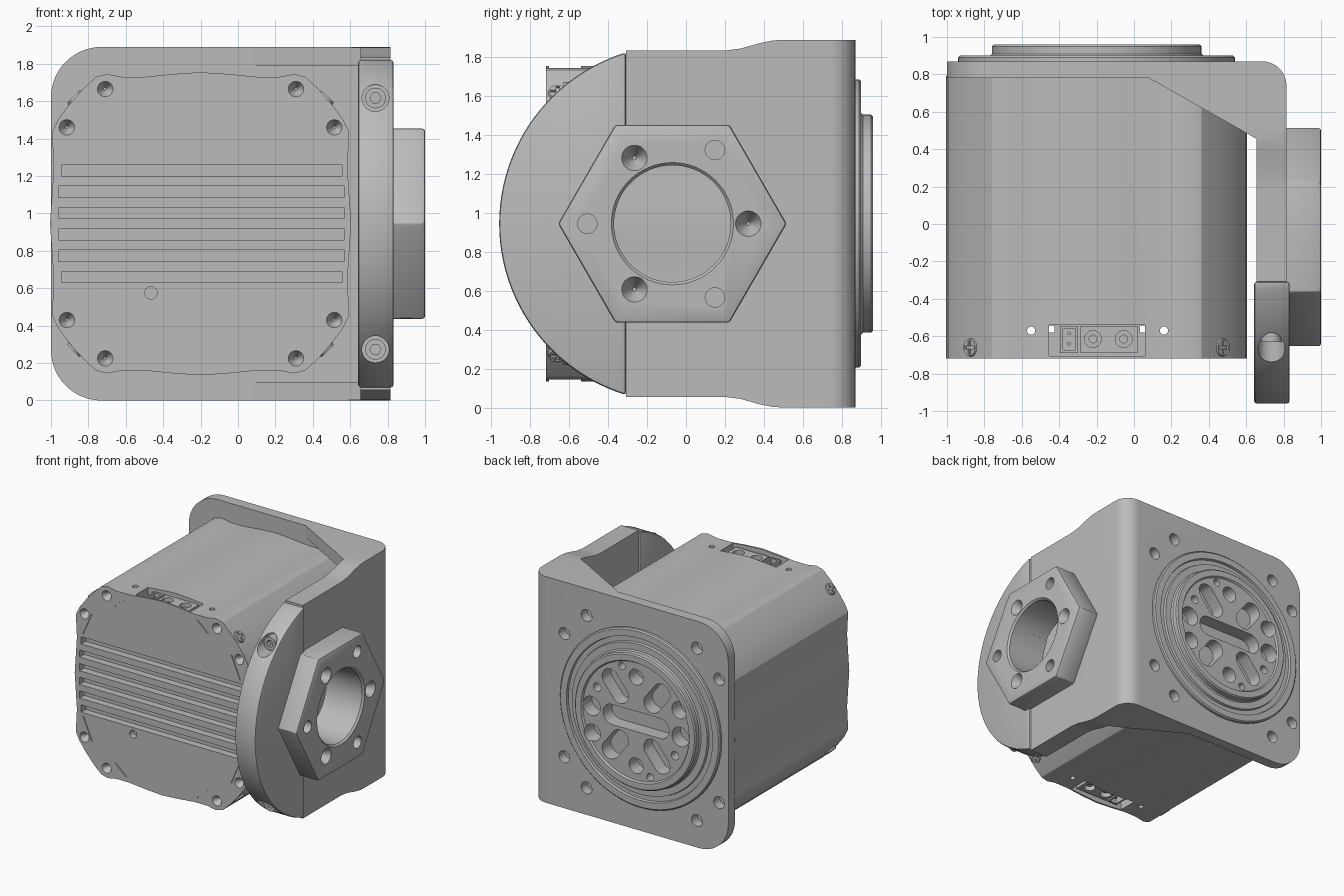
import bpy
import bmesh
from math import sin, cos, pi, atan2, hypot
from mathutils import Vector, Matrix

old = bpy.data.objects.get("Cube")
if old:
    bpy.data.objects.remove(old, do_unlink=True)

grey = bpy.data.materials.new("light grey")
tone = (0.5, 0.5, 0.5, 1)
grey.diffuse_color = tone
grey.use_nodes = True
grey.node_tree.nodes["Principled BSDF"].inputs["Base Color"].default_value = tone

MID = 0.945      # height of the main axis
CX = -0.2        # x of the motor axis
BORE_Y = -0.07   # y of the hexagon axis
parts = []


def finish(name, bm):
    bmesh.ops.recalc_face_normals(bm, faces=bm.faces)
    mesh = bpy.data.meshes.new(name)
    bm.to_mesh(mesh)
    bm.free()
    mesh.materials.append(grey)
    ob = bpy.data.objects.new(name, mesh)
    bpy.context.scene.collection.objects.link(ob)
    return ob


def place(axis, u, v, t):
    return {"X": (t, u, v), "Y": (u, t, v), "Z": (u, v, t)}[axis]


def prism(name, axis, pts, a, b, end_pts=None):
    """Loft an outline along an axis from a to b."""
    bm = bmesh.new()
    low = [bm.verts.new(place(axis, u, v, a)) for u, v in pts]
    high = [bm.verts.new(place(axis, u, v, b)) for u, v in (end_pts or pts)]
    bm.faces.new(low)
    bm.faces.new(high)
    for i in range(len(low)):
        j = (i + 1) % len(low)
        bm.faces.new((low[i], low[j], high[j], high[i]))
    return finish(name, bm)


def ring(u, v, r, n=32, start=0.0, sweep=2 * pi):
    return [(u + r * cos(start + sweep * i / n), v + r * sin(start + sweep * i / n)) for i in range(n)]


def drill(axis, u, v, r, a, b, r2=None, n=32):
    return prism("cutter", axis, ring(u, v, r, n), a, b, ring(u, v, r2 or r, n))


def rect(u0, u1, v0, v1):
    return [(u0, v0), (u1, v0), (u1, v1), (u0, v1)]


def capsule(p, q, r, n=12):
    d = atan2(q[1] - p[1], q[0] - p[0])
    return ring(*q, r, n, d - pi / 2, pi) + ring(*p, r, n, d + pi / 2, pi)


def apply(ob):
    dg = bpy.context.evaluated_depsgraph_get()
    mesh = bpy.data.meshes.new_from_object(ob.evaluated_get(dg))
    ob.modifiers.clear()
    ob.data = mesh


def boolean(ob, tools, op="DIFFERENCE"):
    for tool in tools:
        m = ob.modifiers.new("cut", "BOOLEAN")
        m.operation, m.solver, m.object = op, "EXACT", tool
        apply(ob)
        bpy.data.objects.remove(tool, do_unlink=True)


def bevel(ob, width):
    m = ob.modifiers.new("bevel", "BEVEL")
    m.width, m.segments, m.limit_method = width, 2, "ANGLE"
    m.angle_limit = 0.6
    apply(ob)


def keep(*obs):
    parts.extend(obs)


CORNERS = [(sx, sz) for sx in (1, -1) for sz in (1, -1)]
BOLTS = [(sx * u, sz * v) for sx, sz in CORNERS for u, v in ((0.51, 0.72), (0.715, 0.515))]

# Motor body with softly waved sides and cut corners
quarter = [(0, .81), (.15, .8), (.3, .785), (.42, .785), (.5, .8), (.56, .785), (.63, .72),
           (.7, .64), (.76, .56), (.795, .49), (.79, .4), (.785, .3), (.795, .15), (.805, 0)]
half = quarter + [(u, -v) for u, v in quarter[-2::-1]]
outline = half + [(-u, v) for u, v in half[-2:0:-1]]
body = prism("motor_body", "Y", [(CX + u, MID + v) for u, v in outline], -0.72, 0.79)
cuts = [drill("Y", CX + u, MID + v, 0.042, -0.721, -0.66, 0.008, 24) for u, v in BOLTS]
cuts.append(drill("Y", -0.465, 0.575, 0.033, -0.75, -0.67))
# Cooling grooves
for i in range(6):
    z = MID + (i - 2.5) * 0.114
    inset = 0.015 if i in (0, 5) else 0
    cuts.append(prism("cutter", "Y", rect(-0.96 + inset, 0.57 - inset, z - 0.03, z + 0.03), -0.75, -0.66))
# Fine seam lines on the front cover
for sx, sz in CORNERS:
    for p, q in (((.43, .655), (.33, .74)), ((.645, .53), (.725, .345))):
        a, b = [(CX + sx * u, MID + sz * v) for u, v in (p, q)]
        cuts.append(prism("cutter", "Y", capsule(a, b, 0.004, 4), -0.75, -0.712))
# Connector pockets and pin holes, above and below
for s in (1, -1):
    cuts.append(prism("cutter", "Z", rect(-0.455, 0.06, -0.705, -0.54), MID + s * 0.66, MID + s * 0.9))
for x in (-0.55, 0.16):
    cuts.append(drill("Z", x, -0.57, 0.022, -0.1, 2, None, 16))
for x in (-0.44, 0.045):
    cuts.append(prism("cutter", "Z", rect(x - 0.014, x + 0.014, -0.58, -0.542), -0.1, 2))
boolean(body, cuts)
keep(body)

# Connectors inside the pockets
for s, side in ((1, "upper"), (-1, "lower")):
    base, top = MID + s * 0.64, MID + s * 0.775
    small = prism(side + "_signal_connector", "Z", rect(-0.395, -0.3, -0.69, -0.545), base, top)
    boolean(small, [prism("cutter", "Z", rect(-0.38, -0.315, -0.675, -0.56), MID + s * 0.69, MID + s * 0.9)])
    large = prism(side + "_power_connector", "Z", rect(-0.285, 0.02, -0.69, -0.545), base, top)
    boolean(large, [drill("Z", x, -0.615, 0.045, MID + s * 0.69, MID + s * 0.9) for x in (-0.22, -0.055)])
    keep(small, large)
    for x in (-0.22, -0.055):
        keep(prism(side + "_power_pin", "Z", ring(x, -0.615, 0.024, 12), base, MID + s * 0.75))
    for y in (-0.64, -0.585):
        keep(prism(side + "_signal_pin", "Z", ring(-0.347, y, 0.01, 8), base, MID + s * 0.75))

# Cross-head screws on the body corners
for sx, sz in CORNERS:
    screw = prism("corner_screw", "Z", ring(0, 0, 0.06, 24), -0.03, 0.012, ring(0, 0, 0.045, 24))
    boolean(screw, [prism("cutter", "Z", rect(-a, a, -b, b), -0.015, 0.1)
                    for a, b in ((0.035, 0.009), (0.009, 0.035))])
    turn = Vector((sx, 0, sz)).to_track_quat("Z", "Y").to_matrix().to_4x4()
    spot = Matrix.Translation((CX + sx * 0.672, -0.66, MID + sz * 0.672))
    screw.data.transform(spot @ turn)
    keep(screw)

# Angle bracket: rear flange, side arm and diagonal ribs
corner = ring(0.685, 0.74, 0.13, 10, 0, pi / 2) + [(0.685, 0.87)]
plan = [(0.655, -0.5), (0.815, -0.5)] + corner + [(-1.2, 0.87), (-1.2, 0.78), (0.08, 0.78), (0.655, 0.455)]
bracket = prism("angle_bracket", "Z", plan, -0.1, 2)
edge = [(-0.308, .89), (.2, .89), (.28, .9), (.38, .928), (.45, .942), (.52, .945), (1, .945)]
side_outline = [(y, MID + h) for y, h in edge] + [(y, MID - h) for y, h in edge[::-1]]
r = 0.27
rounded = [(1.2, 0), (1.2, 2 * MID)] + ring(-1 + r, 2 * MID - r, r, 16, pi / 2, pi / 2)
rounded += [(-1, 2 * MID - r)] + ring(-1 + r, r, r, 16, pi, pi / 2) + [(-1 + r, 0)]
boolean(bracket, [prism("cutter", "X", side_outline, -2, 2), prism("cutter", "Y", rounded, -2, 2)], "INTERSECT")
cuts = [prism("cutter", "Y", rect(-1.5, 0.655, 0.1, 1.79), -1, 0.78),
        drill("X", BORE_Y, MID, 0.3, 0.5, 1.2, None, 64),
        drill("Y", CX, MID, 0.7, 0.6, 1, None, 64)]
cuts += [drill("Y", CX + u, MID + v, 0.05, 0.7, 1) for u, v in BOLTS]
boolean(bracket, cuts)
keep(bracket)

# Rounded clamp half in front of the arm
a = 1.275
arc = [(-0.04 - 0.92 * cos(-a + 2 * a * i / 48), MID + 0.92 * sin(-a + 2 * a * i / 48)) for i in range(49)]
clamp = prism("clamp_half", "X", arc, 0.642, 0.832)
bevel(clamp, 0.015)
cuts = [drill("X", BORE_Y, MID, 0.3, 0.5, 1.2, None, 64)]
cuts += [drill("Y", 0.735, MID + s * 0.672, 0.072, -1.2, -0.56) for s in (1, -1)]
boolean(clamp, cuts)
keep(clamp)
for s in (1, -1):
    bolt = prism("clamp_bolt", "Y", ring(0.735, MID + s * 0.672, 0.055), -0.63, -0.55)
    boolean(bolt, [drill("Y", 0.735, MID + s * 0.672, 0.03, -0.7, -0.59, None, 6)])
    keep(bolt)

# Hexagonal boss with bore and screw holes
hexagon = prism("hexagon_boss", "X", ring(BORE_Y, MID, 0.587, 6), 0.8, 1.0)
bevel(hexagon, 0.014)
cuts = [drill("X", BORE_Y, MID, 0.3, 0.5, 1.2, None, 64),
        drill("X", BORE_Y, MID, 0.3, 0.985, 1.001, 0.315, 64)]
for i in range(6):
    ang, deep = i * pi / 3, i % 2 == 0
    dist = 0.39 if deep else 0.437
    y, z = BORE_Y + dist * cos(ang), MID + dist * sin(ang)
    cuts.append(drill("X", y, z, 0.066, 1.001, 0.9, 0.01) if deep else drill("X", y, z, 0.05, 0.85, 1.1))
boolean(hexagon, cuts)
keep(hexagon)

# Rear output disc, turned around the motor axis
profile = [(0, .79), (.7, .79), (.7, .865), (.74, .865), (.74, .89), (.73, .9), (.675, .9), (.67, .88),
           (.63, .88), (.625, .9), (.57, .9), (.56, .91), (.56, .95), (.55, .96), (.5, .96), (.49, .945), (0, .945)]
bm = bmesh.new()
verts = [bm.verts.new((CX + rad, y, MID)) for rad, y in profile]
edges = [bm.edges.new(pair) for pair in zip(verts, verts[1:])]
bmesh.ops.spin(bm, geom=verts + edges, cent=(CX, 0, MID), axis=(0, 1, 0), angle=2 * pi, steps=72)
bmesh.ops.remove_doubles(bm, verts=bm.verts, dist=0.0005)
disc = finish("output_disc", bm)
slots = [((-0.22, 0), (0.22, 0), 0.085)]
for ang in (0.9, pi - 0.9, pi + 0.9, -0.9):
    slots.append(((0.24 * cos(ang), 0.24 * sin(ang)), (0.38 * cos(ang), 0.38 * sin(ang)), 0.078))
cuts = [prism("cutter", "Y", capsule((CX + p[0], MID + p[1]), (CX + q[0], MID + q[1]), w), 0.83, 1.1)
        for p, q, w in slots]
holes = [(.41, .02, .08), (.4, -.2, .07), (.36, .19, .035), (0, .37, .065), (.13, .43, .03)]
cuts += [drill("Y", CX + s * u, MID + s * v, w, 0.83, 1.1) for u, v, w in holes for s in (1, -1)]
boolean(disc, cuts)
keep(disc)

# Smooth the curved surfaces and keep the machined edges sharp
bpy.ops.object.select_all(action="DESELECT")
for ob in parts:
    ob.select_set(True)
bpy.context.view_layer.objects.active = body
bpy.ops.object.shade_smooth_by_angle(angle=0.5)
